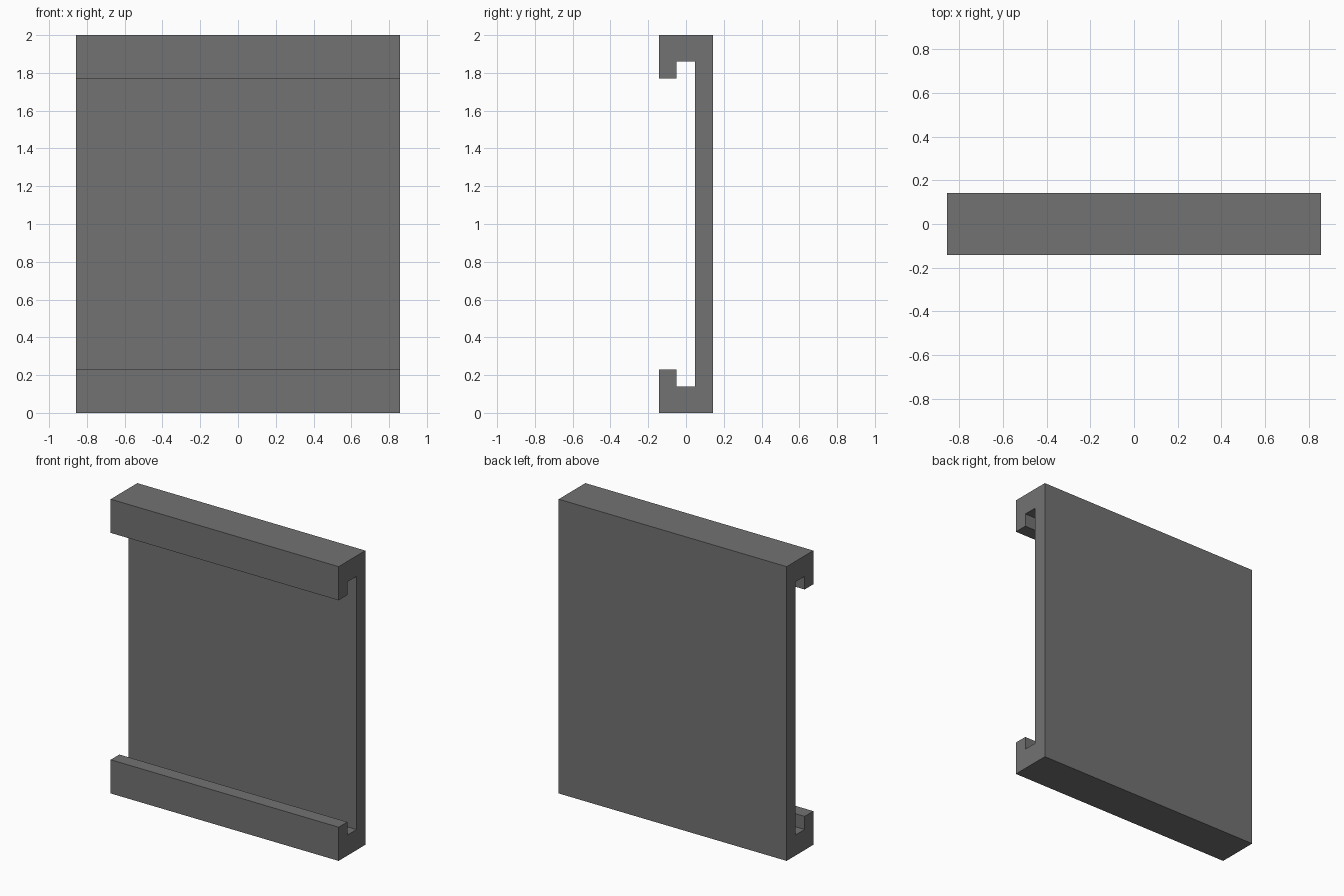
import bpy
import bmesh

cube = bpy.data.objects.get("Cube")
if cube:
    bpy.data.objects.remove(cube, do_unlink=True)

HALF_WIDTH = 0.857
HEIGHT = 2.0

# Plain grey material
grey = bpy.data.materials.new("grey")
grey.use_nodes = True
colour = (0.17, 0.17, 0.17, 1)
grey.diffuse_color = colour
grey.node_tree.nodes["Principled BSDF"].inputs["Base Color"].default_value = colour

# Lower half of the side profile (y, z), mirrored for the upper half
lower = [(0.143, 0), (-0.143, 0), (-0.143, 0.229), (-0.05, 0.229),
         (-0.05, 0.14), (0.048, 0.14)]
profile = lower + [(y, HEIGHT - z) for y, z in reversed(lower)]

# Extrude the profile across the width
bm = bmesh.new()
end = bm.faces.new([bm.verts.new((-HALF_WIDTH, y, z)) for y, z in profile])
result = bmesh.ops.extrude_face_region(bm, geom=[end], use_keep_orig=True)
moved = [v for v in result["geom"] if isinstance(v, bmesh.types.BMVert)]
bmesh.ops.translate(bm, verts=moved, vec=(2 * HALF_WIDTH, 0, 0))
bmesh.ops.recalc_face_normals(bm, faces=bm.faces)

mesh = bpy.data.meshes.new("channel_panel")
bm.to_mesh(mesh)
bm.free()
mesh.materials.append(grey)
panel = bpy.data.objects.new("channel_panel", mesh)
bpy.context.collection.objects.link(panel)
